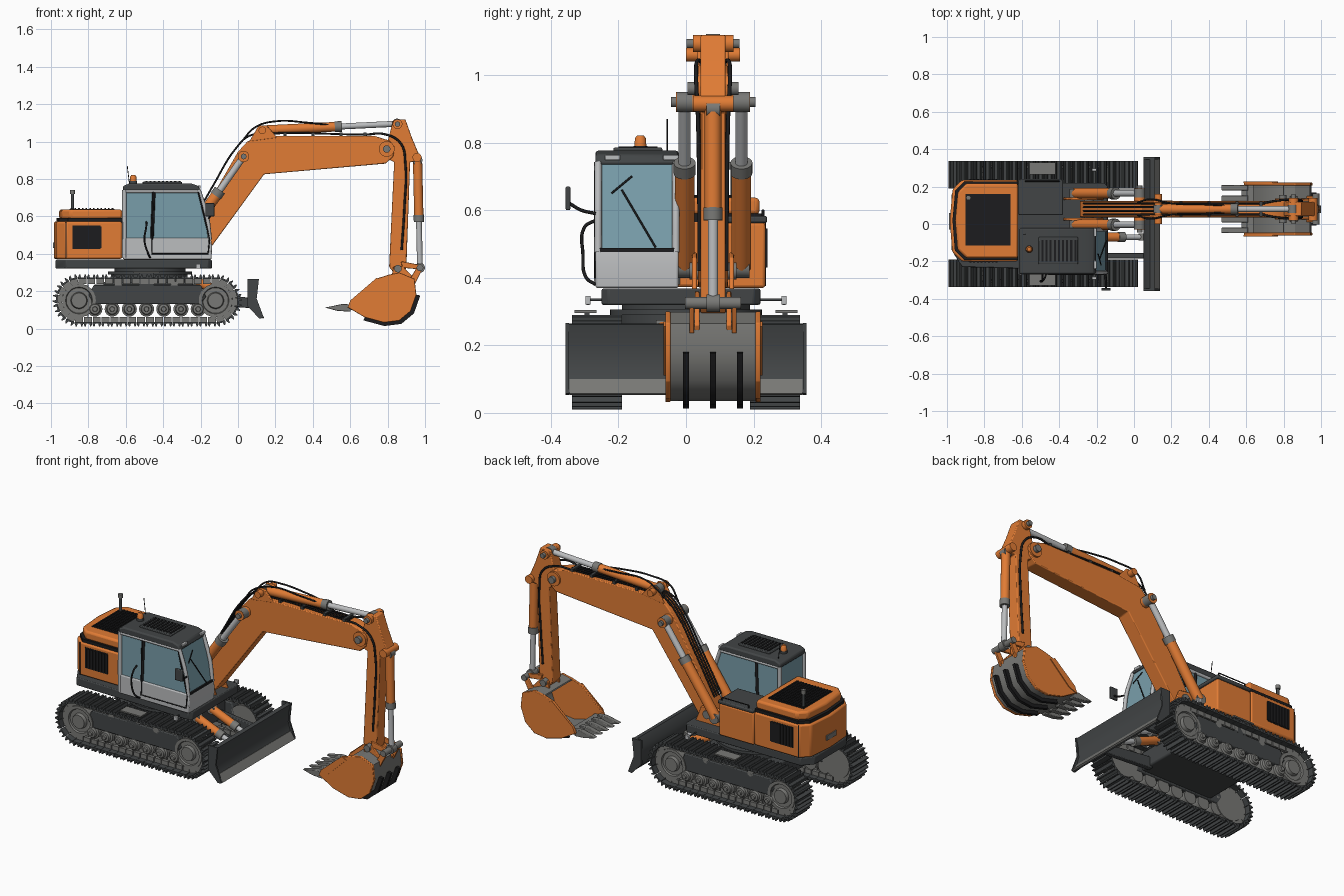
import bpy, bmesh
from math import pi, sin, cos
from mathutils import Vector

if "Cube" in bpy.data.objects:
    bpy.data.objects.remove(bpy.data.objects["Cube"])


def mat(name, r, g, b):
    m = bpy.data.materials.new(name)
    m.diffuse_color = (r, g, b, 1)
    m.use_nodes = True
    m.node_tree.nodes["Principled BSDF"].inputs["Base Color"].default_value = m.diffuse_color
    return m


ORANGE = mat("orange", 0.75, 0.2, 0.035)
DARK = mat("dark_grey", 0.055, 0.06, 0.062)
BLACK = mat("black", 0.012, 0.012, 0.013)
STEEL = mat("steel", 0.19, 0.19, 0.18)
LIGHT = mat("light_grey", 0.5, 0.51, 0.52)
GLASS = mat("glass", 0.19, 0.34, 0.4)


def finish(name, bm, m, bevel=0):
    bmesh.ops.recalc_face_normals(bm, faces=bm.faces)
    me = bpy.data.meshes.new(name)
    bm.to_mesh(me)
    bm.free()
    ob = bpy.data.objects.new(name, me)
    bpy.context.collection.objects.link(ob)
    if m:
        me.materials.append(m)
    if bevel:
        b = ob.modifiers.new("bevel", "BEVEL")
        b.width, b.segments, b.limit_method = bevel, 2, 'ANGLE'
    return ob


def prisms(name, polys, a, b, m, bevel=0, axis='y'):
    """Extrude outlines: xz outlines along y, or xy outlines along z."""
    bm = bmesh.new()
    put = (lambda p, t: (p[0], t, p[1])) if axis == 'y' else (lambda p, t: (p[0], p[1], t))
    for poly in polys:
        lo = [bm.verts.new(put(p, a)) for p in poly]
        hi = [bm.verts.new(put(p, b)) for p in poly]
        bm.faces.new(lo)
        bm.faces.new(hi)
        for i in range(len(poly)):
            j = (i + 1) % len(poly)
            bm.faces.new((lo[i], lo[j], hi[j], hi[i]))
    return finish(name, bm, m, bevel)


def rect(x0, x1, z0, z1):
    return [(x0, z0), (x1, z0), (x1, z1), (x0, z1)]


def box(name, x, y, z, m, bevel=0):
    return prisms(name, [rect(*x, *z)], *y, m, bevel)


def lathe(name, origin, direction, profile, m, seg=24):
    """Turn (distance, radius) pairs around an axis."""
    d = Vector(direction).normalized()
    u = d.orthogonal().normalized()
    v = d.cross(u)
    bm = bmesh.new()
    rings = [[bm.verts.new(Vector(origin) + d * t + r * (u * cos(2 * pi * k / seg) + v * sin(2 * pi * k / seg)))
              for k in range(seg)] for t, r in profile]
    bm.faces.new(rings[0])
    bm.faces.new(rings[-1])
    for p, q in zip(rings, rings[1:]):
        for k in range(seg):
            bm.faces.new((p[k], p[k - 1], q[k - 1], q[k]))
    return finish(name, bm, m)


def rod(name, p, q, r, m, seg=20):
    d = Vector(q) - Vector(p)
    return lathe(name, p, d, [(0, r), (d.length, r)], m, seg)


def pin(name, x, z, y0, y1, r, m):
    return rod(name, (x, y0, z), (x, y1, z), r, m)


def tube(name, pts, r, m, curved=True):
    cu = bpy.data.curves.new(name, 'CURVE')
    cu.dimensions, cu.bevel_depth, cu.bevel_resolution, cu.resolution_u = '3D', r, 2, 6
    cu.use_fill_caps = True
    if curved:
        s = cu.splines.new('BEZIER')
        s.bezier_points.add(len(pts) - 1)
        for b, p in zip(s.bezier_points, pts):
            b.co = p
            b.handle_left_type = b.handle_right_type = 'AUTO'
    else:
        s = cu.splines.new('POLY')
        s.points.add(len(pts) - 1)
        for b, p in zip(s.points, pts):
            b.co = (*p, 1)
    cu.materials.append(m)
    bpy.context.collection.objects.link(bpy.data.objects.new(name, cu))


def cylinder(name, p, q, split, r, barrel=ORANGE):
    """Hydraulic cylinder: barrel, collar, rod and end eyes."""
    p, q = Vector(p), Vector(q)
    mid = p.lerp(q, split)
    d = (q - p).normalized()
    rod(name + "_barrel", p, mid, r, barrel)
    rod(name + "_collar", mid - d * 0.03, mid + d * 0.008, r * 1.12, STEEL)
    rod(name + "_rod", mid, q, r * 0.62, LIGHT)
    for e in (p, q):
        pin(name + "_eye", e.x, e.z, e.y - r * 0.8, e.y + r * 0.8, r * 1.05, STEEL)


# Tracks: shoes and chain links laid around a stadium path
XR, XF, ZC, R = -0.85, -0.12, 0.15, 0.115
L = XF - XR
N = 46
shoe = [(-.023, 0), (.023, 0), (.023, .009), (.017, .025), (.012, .025), (.008, .009),
        (-.008, .009), (-.012, .025), (-.017, .025), (-.023, .009)]
link = rect(-.021, .021, -.026, .002)


def on_path(poly, s):
    if s < L:
        o, a = (XF - s, ZC + R), 0
    elif s < L + pi * R:
        a = (s - L) / R
        o = (XR - R * sin(a), ZC + R * cos(a))
    elif s < 2 * L + pi * R:
        o, a = (XR + s - L - pi * R, ZC - R), pi
    else:
        a = pi + (s - 2 * L - pi * R) / R
        o = (XF - R * sin(a), ZC + R * cos(a))
    return [(o[0] + x * cos(a) - z * sin(a), o[1] + x * sin(a) + z * cos(a)) for x, z in poly]


steps = [(2 * L + 2 * pi * R) * i / N for i in range(N)]
gear = [(XR + r * cos(a), ZC + r * sin(a)) for i in range(18)
        for r, a in ((.083, (i - .3) * pi / 9), (.098, (i - .1) * pi / 9), (.098, (i + .1) * pi / 9), (.083, (i + .3) * pi / 9))]
hub = [(0, .05), (.0, .09), (.085, .09), (.085, .072), (.075, .068), (.075, .045), (.095, .04), (.095, .02)]
for s in (-1, 1):
    prisms("track_shoes", [on_path(shoe, t) for t in steps], s * .19, s * .337, DARK)
    for a, b in ((.225, .245), (.28, .3)):
        prisms("track_chain", [on_path(link, t) for t in steps], s * a, s * b, STEEL)
    prisms("track_frame", [[(-.77, .13), (-.2, .13), (-.17, .17), (-.2, .235), (-.77, .235), (-.8, .18)]],
           s * .22, s * .3, DARK, .006)
    prisms("drive_sprocket", [gear], s * .25, s * .275, STEEL)
    lathe("idler_wheel", (XF, s * .22, ZC), (0, s, 0), hub, STEEL)
    lathe("sprocket_hub", (XR, s * .22, ZC), (0, s, 0), hub, STEEL)
    for i in range(7):
        lathe("track_roller", (-.765 + i * .092, s * .225, .104), (0, s, 0),
              [(0, .04), (.07, .04), (.075, .03), (.088, .026), (.09, .014), (.1, .012)], STEEL)
    for x in (-.64, -.34):
        pin("carrier_roller", x, .232, s * .23, s * .3, .02, STEEL)
    box("track_step", (-.56, -.42), sorted((s * .265, s * .33)), (.296, .304), STEEL)
    box("step_bracket", (-.53, -.45), sorted((s * .285, s * .3)), (.23, .297), DARK)
    box("deck_light", (-.225, -.2), sorted((s * .282, s * .298)), (.32, .346), LIGHT, .003)
    tube("deck_light_bracket", [(-.22, s * .21, .335), (-.22, s * .285, .335)], .004, DARK, False)
    # Blade push arms
    prisms("blade_arm", [[(-.26, .13), (.06, .11), (.06, .165), (-.26, .2)]], s * .155, s * .185, DARK, .004)
    cylinder("blade_cylinder", (-.22, s * .07, .25), (.05, s * .07, .14), .6, .024)

# Undercarriage centre, slew ring and dozer blade
box("carbody", (-.72, -.24), (-.225, .225), (.14, .25), DARK, .01)
lathe("slew_ring", (-.47, 0, .24), (0, 0, 1), [(0, .2), (.05, .2), (.05, .225), (.066, .225), (.066, .19), (.085, .19)], DARK, 48)
prisms("dozer_blade", [[(.085, .265), (.11, .262), (.097, .21), (.094, .15), (.108, .1), (.136, .06),
                        (.12, .054), (.07, .1), (.05, .15), (.055, .22)]], -.35, .35, DARK)
for s in (-1, 1):
    prisms("blade_end_plate", [[(.05, .265), (.112, .266), (.1, .16), (.138, .058), (.115, .053), (.05, .12)]],
           s * .346, s * .357, DARK)
prisms("blade_edge", [[(.104, .1), (.11, .1), (.14, .058), (.132, .053)]], -.345, .345, STEEL)

# Upper deck, counterweight and engine hood
plan = [(-.62, .235), (-.92, .235), (-.97, .185), (-.985, .02), (-.972, -.15), (-.92, -.2), (-.62, -.2)]
prisms("upper_deck", [[(-.14, .2), (-.16, .22), (-.92, .22), (-.975, .16), (-.975, -.14), (-.92, -.23), (-.16, -.25), (-.14, -.23)]],
       .32, .368, DARK, .005, 'z')
prisms("engine_body", [plan], .372, .572, ORANGE, .01, 'z')
shrink = lambda k, c=(-.62, .0175): [(c[0] + (x - c[0]) * k, c[1] + (y - c[1]) * k) for x, y in plan]
prisms("hood_seam", [shrink(.96)], .565, .59, BLACK, 0, 'z')
prisms("engine_hood", [shrink(.92)], .586, .637, ORANGE, .012, 'z')
box("hood_grille", (-.9, -.66), (-.115, .16), (.63, .64), BLACK)
prisms("hood_slats", [rect(-.895 + i * .02, -.886 + i * .02, -.11, .155) for i in range(12)], .638, .645, BLACK, 0, 'z')
for y in (-.2, .235):
    o = -.004 if y < 0 else .004
    box("side_grille", (-.885, -.735), (y - .002, y + .002), (.425, .55), BLACK)
    prisms("side_grille_slats", [rect(-.88 + i * .02, -.87 + i * .02, .43, .545) for i in range(8)], y, y + o * 1.5, BLACK)
    box("counterweight_seam", (-.921, -.917), (y - .0015, y + .0015), (.376, .57), BLACK)
box("rear_plate", (-.988, -.978), (-.03, .06), (.43, .46), STEEL)
rod("exhaust_pipe", (-.885, .14, .63), (-.885, .14, .725), .009, DARK)
rod("exhaust_tip", (-.885, .14, .72), (-.885, .14, .742), .013, STEEL)

# Right side toolbox
box("side_box", (-.617, -.385), (.05, .235), (.37, .562), ORANGE, .008)
box("side_box_lid", (-.617, -.38), (.048, .24), (.562, .583), DARK, .006)
tube("side_box_rail", [(-.4, .228, .58), (-.4, .228, .6), (-.58, .228, .6), (-.58, .228, .58)], .004, BLACK, False)

# Cab: glass body, lower panel, roof and pillars
Y0, Y1 = -.268, -.022
prisms("cab_glass", [[(-.605, .47), (-.15, .47), (-.212, .745), (-.605, .745)]], Y0 + .008, Y1 - .008, GLASS)
prisms("cab_lower_panel", [[(-.615, .37), (-.142, .37), (-.138, .44), (-.146, .484), (-.615, .484)]], Y0, Y1, LIGHT, .006)
prisms("cab_roof", [[(-.615, .735), (-.2, .735), (-.212, .763), (-.25, .776), (-.58, .776), (-.615, .762)]], Y0, Y1, DARK, .008)
box("roof_hatch", (-.51, -.3), (-.215, -.07), (.772, .785), DARK, .004)
prisms("roof_hatch_slats", [rect(-.495 + i * .022, -.484 + i * .022, -.2, -.085) for i in range(9)], .783, .789, BLACK, 0, 'z')
box("cab_back_panel", (-.618, -.6), (Y0, Y1), (.48, .57), LIGHT)
for y in (Y0 + .008, Y1 - .008):
    tube("cab_front_pillar", [(-.15, y, .475), (-.166, y, .6), (-.21, y, .742)], .011, LIGHT)
    tube("cab_rear_pillar", [(-.607, y, .38), (-.607, y, .742)], .012, LIGHT, False)
    tube("cab_top_rail", [(-.607, y, .735), (-.21, y, .735)], .01, LIGHT, False)
    tube("cab_middle_pillar", [(-.46, y, .48), (-.45, y, .735)], .009, BLACK, False)
    box("roof_lamp", (-.215, -.2), (y * .75 - .045, y * .75 + .0), (.748, .764), LIGHT, .003)
tube("door_outline", [(-.455, Y0, .73), (-.46, Y0, .4), (-.16, Y0, .4), (-.152, Y0, .48), (-.212, Y0, .73)], .004, BLACK, False)
box("front_sill", (-.152, -.142), (Y0 + .01, Y1 - .01), (.476, .488), BLACK)
tube("door_handrail", [(-.49, Y0, .57), (-.49, -.3, .55), (-.5, -.305, .47), (-.48, -.295, .4), (-.47, Y0, .38)], .005, BLACK)
tube("wiper_arm", [(-.148, -.09, .49), (-.184, -.19, .66)], .003, BLACK, False)
tube("wiper_blade", [(-.176, -.22, .65), (-.192, -.16, .7)], .003, BLACK, False)
tube("mirror_arm", [(-.155, Y0, .59), (-.15, -.31, .6), (-.15, -.345, .62)], .005, BLACK)
box("mirror", (-.175, -.125), (-.356, -.342), (.6, .67), DARK, .004)
rod("beacon_base", (-.56, -.135, .77), (-.56, -.135, .79), .021, DARK)
lathe("beacon", (-.56, -.135, .788), (0, 0, 1), [(0, .018), (.025, .016), (.033, .01)], ORANGE)
tube("antenna", [(-.58, -.055, .77), (-.592, -.055, .87)], .002, BLACK, False)

# Boom and its pair of lift cylinders
YB = .08
prisms("boom", [[(-.28, .46), (-.29, .41), (-.25, .37), (-.18, .385), (.14, .825), (.79, .882), (.83, .92), (.838, .97), (.81, 1.005),
                 (.73, 1.03), (.12, 1.03), (.05, 1.0), (0, .945)]], YB - .044, YB + .044, ORANGE, .005)
pin("boom_head_pin", .795, .96, YB - .075, YB + .075, .02, STEEL)
pin("boom_head_boss", .795, .96, YB - .055, YB + .055, .042, ORANGE)
pin("lift_boss", .03, .92, YB - .11, YB + .11, .03, ORANGE)
pin("lift_pin", .03, .92, YB - .125, YB + .125, .015, STEEL)
pin("boom_foot_pin", -.24, .42, YB - .07, YB + .07, .025, STEEL)
for s in (-1, 1):
    cylinder("lift_cylinder", (-.315, YB + s * .084, .43), (.03, YB + s * .084, .92), .62, .029)
    prisms("boom_foot_bracket", [[(-.38, .36), (-.16, .36), (-.2, .46), (-.3, .475), (-.36, .45)]],
           YB + s * .048, YB + s * .062, ORANGE, .004)
    prisms("arm_cylinder_bracket", [[(.06, 1.0), (.21, 1.02), (.155, 1.085), (.11, 1.085)]],
           YB + s * .032, YB + s * .046, ORANGE, .004)
pin("arm_cylinder_pin", .13, 1.06, YB - .08, YB + .08, .02, ORANGE)
cylinder("arm_cylinder", (.13, YB, 1.06), (.85, YB, 1.095), .58, .026)

# Arm and bucket cylinder
prisms("arm", [[(.83, 1.115), (.895, 1.118), (.93, 1.02), (.968, .93), (.96, .895), (.92, .89), (.9, .32), (.875, .295), (.835, .295),
                (.808, .33), (.835, .89), (.775, .92), (.765, .98), (.8, 1.0)]], YB - .037, YB + .037, ORANGE, .005)
pin("arm_top_boss", .853, 1.093, YB - .06, YB + .06, .026, ORANGE)
pin("arm_top_pin", .853, 1.093, YB - .078, YB + .078, .014, STEEL)
pin("bucket_cylinder_boss", .957, .915, YB - .06, YB + .06, .024, ORANGE)
cylinder("bucket_cylinder", (.96, YB, .9), (.973, YB, .325), .56, .025)
pin("bucket_link_pin", .973, .325, YB - .083, YB + .083, .018, STEEL)
pin("bucket_pivot_pin", .855, .32, YB - .07, YB + .07, .02, STEEL)
for s in (-1, 1):
    prisms("arm_link", [[(.965, .342), (.985, .315), (.88, .325), (.87, .36)]], YB + s * .04, YB + s * .054, ORANGE, .003)
    prisms("bucket_link", [[(.955, .325), (.99, .325), (.945, .235), (.91, .25)]], YB + s * .056, YB + s * .07, ORANGE, .003)
    prisms("bucket_ear", [[(.83, .33), (.88, .335), (.95, .26), (.93, .22), (.82, .27)]], YB + s * .04, YB + s * .055, ORANGE, .003)

# Bucket: curved shell, side plates, wear strips and teeth
curve = [(.59, .115), (.68, .062), (.78, .035), (.86, .045), (.92, .095), (.95, .18), (.94, .265), (.86, .298), (.8, .285)]
cx, cz = .76, .2
scale = lambda pts, k: [(cx + (x - cx) * k, cz + (z - cz) * k) for x, z in pts]
prisms("bucket_shell", [curve + scale(curve, .92)[::-1]], YB - .128, YB + .128, STEEL)
for s in (-1, 1):
    prisms("bucket_side", [scale(curve, 1.02) + [(.735, .265), (.6, .145)]], YB + s * .126, YB + s * .141, ORANGE, .003)
    prisms("side_cutter", [[(.585, .11), (.6, .15), (.74, .27), (.77, .255), (.64, .13)]], YB + s * .138, YB + s * .146, ORANGE)
strip = scale(curve[1:6], 1.0)
for y in (0, .08, .16):
    prisms("wear_strip", [scale(strip, 1.13) + strip[::-1]], y - .009, y + .009, BLACK)
box("bucket_lip", (.575, .64), (YB - .128, YB + .128), (.098, .12), STEEL)
for i in range(5):
    y = YB + (i - 2) * .057
    prisms("bucket_tooth", [[(.465, .112), (.53, .095), (.6, .09), (.61, .128), (.56, .132)]], y - .015, y + .015, STEEL, .003)

# Hydraulic hoses
for i in range(4):
    y = YB + (i - 1.5) * .02
    tube("boom_hose", [(-.27, y, .52), (-.13, y, .77), (-.01, y, .965), (.06, y, 1.03), (.15, y, 1.042), (.7, y, 1.036)], .005, BLACK)
for s in (-1, 1):
    tube("arm_hose", [(.68, YB + s * .03, 1.036), (.78, YB + s * .047, 1.04), (.87, YB + s * .05, .99), (.895, YB + s * .045, .88),
                      (.89, YB + s * .041, .65), (.875, YB + s * .04, .42)], .006, BLACK)
    tube("arm_cylinder_hose", [(.02, YB + s * .035, 1.0), (.09, YB + s * .052, 1.075), (.2, YB + s * .03, 1.108),
                               (.38, YB + s * .025, 1.1), (.52, YB + s * .015, 1.085)], .005, BLACK)
for x in (.25, .4, .55, .68):
    box("hose_clamp", (x - .008, x + .008), (YB - .04, YB + .04), (1.028, 1.047), DARK)

# Smooth round parts while keeping hard edges
for ob in bpy.data.objects:
    if ob.type == 'MESH':
        ob.select_set(True)
        bpy.context.view_layer.objects.active = ob
bpy.ops.object.shade_smooth_by_angle(angle=0.6)
